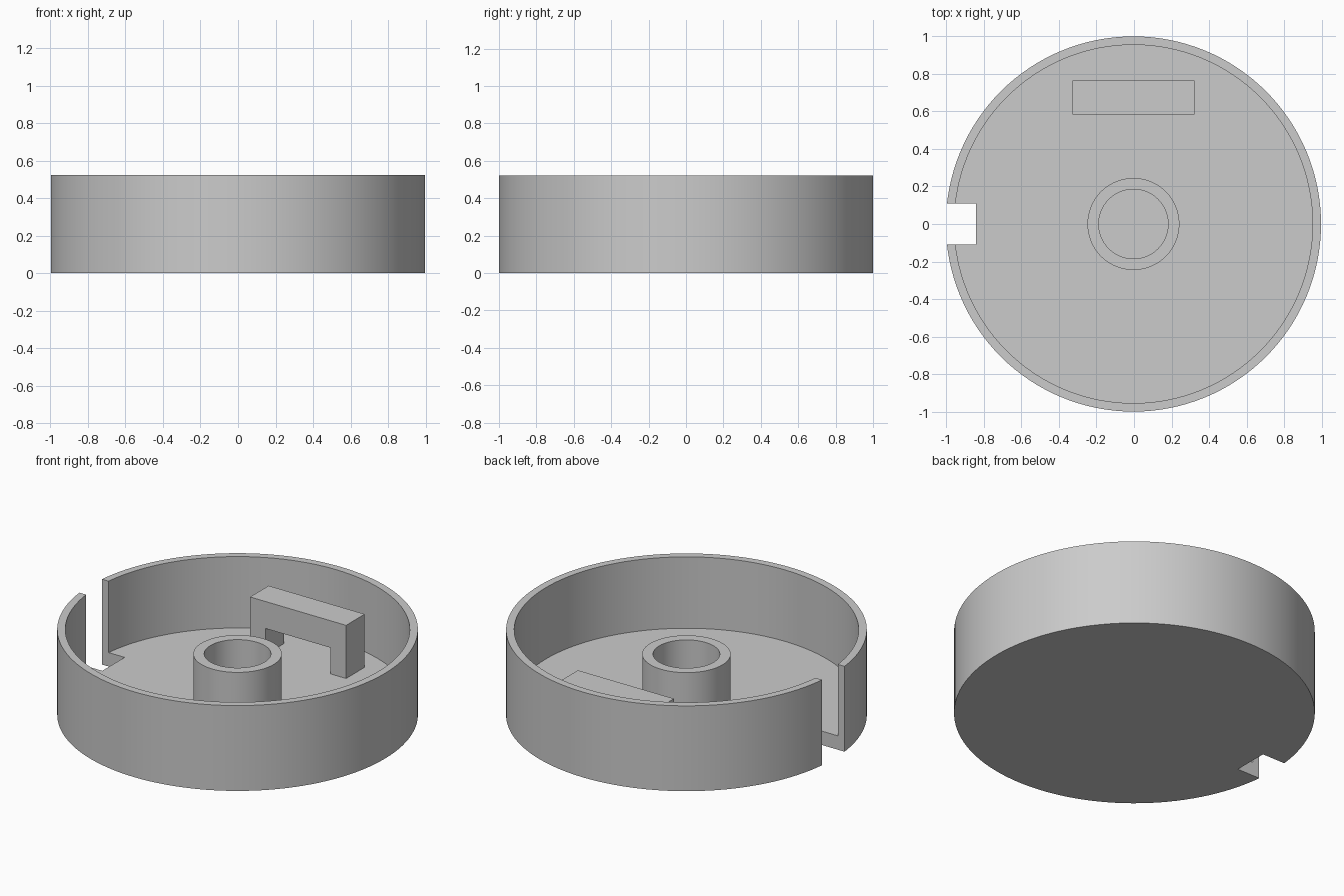
import bpy
import bmesh
from math import tau
from mathutils import Matrix, Vector

if "Cube" in bpy.data.objects:
    bpy.data.objects.remove(bpy.data.objects["Cube"], do_unlink=True)

CENTRE_X = -0.003    # the slot trims the rim, so the disc sits slightly off centre
HEIGHT = 0.522
FLOOR = 0.085
SINK = 0.02          # how far the fittings are set into the floor
SEGMENTS = 128

grey = bpy.data.materials.new("light grey")
grey.use_nodes = True
colour = (0.6, 0.6, 0.6, 1.0)
grey.diffuse_color = colour
grey.node_tree.nodes["Principled BSDF"].inputs["Base Color"].default_value = colour


def finish(name, bm):
    """Turn a bmesh into a grey object with sharp-edged smooth shading."""
    bmesh.ops.remove_doubles(bm, verts=bm.verts, dist=1e-5)
    bmesh.ops.recalc_face_normals(bm, faces=bm.faces)
    mesh = bpy.data.meshes.new(name)
    bm.to_mesh(mesh)
    bm.free()
    mesh.materials.append(grey)
    obj = bpy.data.objects.new(name, mesh)
    bpy.context.collection.objects.link(obj)
    obj.location.x = CENTRE_X
    return obj


def select(obj):
    bpy.ops.object.select_all(action="DESELECT")
    obj.select_set(True)
    bpy.context.view_layer.objects.active = obj


def lathe(name, profile, closed=False):
    """Revolve (radius, height) points around z."""
    bm = bmesh.new()
    verts = [bm.verts.new((r, 0, z)) for r, z in profile]
    pairs = list(zip(verts, verts[1:]))
    if closed:
        pairs.append((verts[-1], verts[0]))
    edges = [bm.edges.new(p) for p in pairs]
    bmesh.ops.spin(bm, geom=verts + edges, cent=(0, 0, 0), axis=(0, 0, 1),
                   angle=tau, steps=SEGMENTS, use_merge=True)
    return finish(name, bm)


# Round tray: base disc with a thin upright wall
tray = lathe("tray", [(0, 0), (1, 0), (1, HEIGHT), (0.955, HEIGHT),
                      (0.955, FLOOR), (0, FLOOR)])

# Slot through the wall and the edge of the floor
bm = bmesh.new()
bmesh.ops.create_cube(bm, size=1, matrix=Matrix.Translation((-1.04, 0, 0.3))
                      @ Matrix.Diagonal(Vector((0.4, 0.216, 1, 1))))
cutter = finish("slot_cutter", bm)
cutter.hide_render = True
cut = tray.modifiers.new("slot", "BOOLEAN")
cut.operation = "DIFFERENCE"
cut.solver = "EXACT"
cut.object = cutter
select(tray)
bpy.ops.object.modifier_apply(modifier=cut.name)
bpy.data.objects.remove(cutter, do_unlink=True)

# Hollow central hub
hub = lathe("hub", [(0.185, FLOOR - SINK), (0.245, FLOOR - SINK),
                    (0.245, 0.373), (0.185, 0.373)], closed=True)

# Bridge near the back wall: a beam on two legs, extruded from its front outline
half = [(0.325, 0.41), (0.325, FLOOR - SINK), (0.22, FLOOR - SINK), (0.22, 0.245)]
outline = half + [(-x, z) for x, z in reversed(half)]
bm = bmesh.new()
front = bm.faces.new([bm.verts.new((x, 0.585, z)) for x, z in outline])
back = bmesh.ops.extrude_face_region(bm, geom=[front])["geom"]
bmesh.ops.translate(bm, vec=(0, 0.18, 0),
                    verts=[g for g in back if isinstance(g, bmesh.types.BMVert)])
# keep the front cap if the extrusion consumed it
if not any(all(abs(v.co.y - 0.585) < 1e-4 for v in f.verts) for f in bm.faces):
    bmesh.ops.holes_fill(bm, edges=[e for e in bm.edges if e.is_boundary], sides=0)
finish("bridge", bm)

for part in (tray, hub):
    select(part)
    bpy.ops.object.shade_smooth_by_angle()
